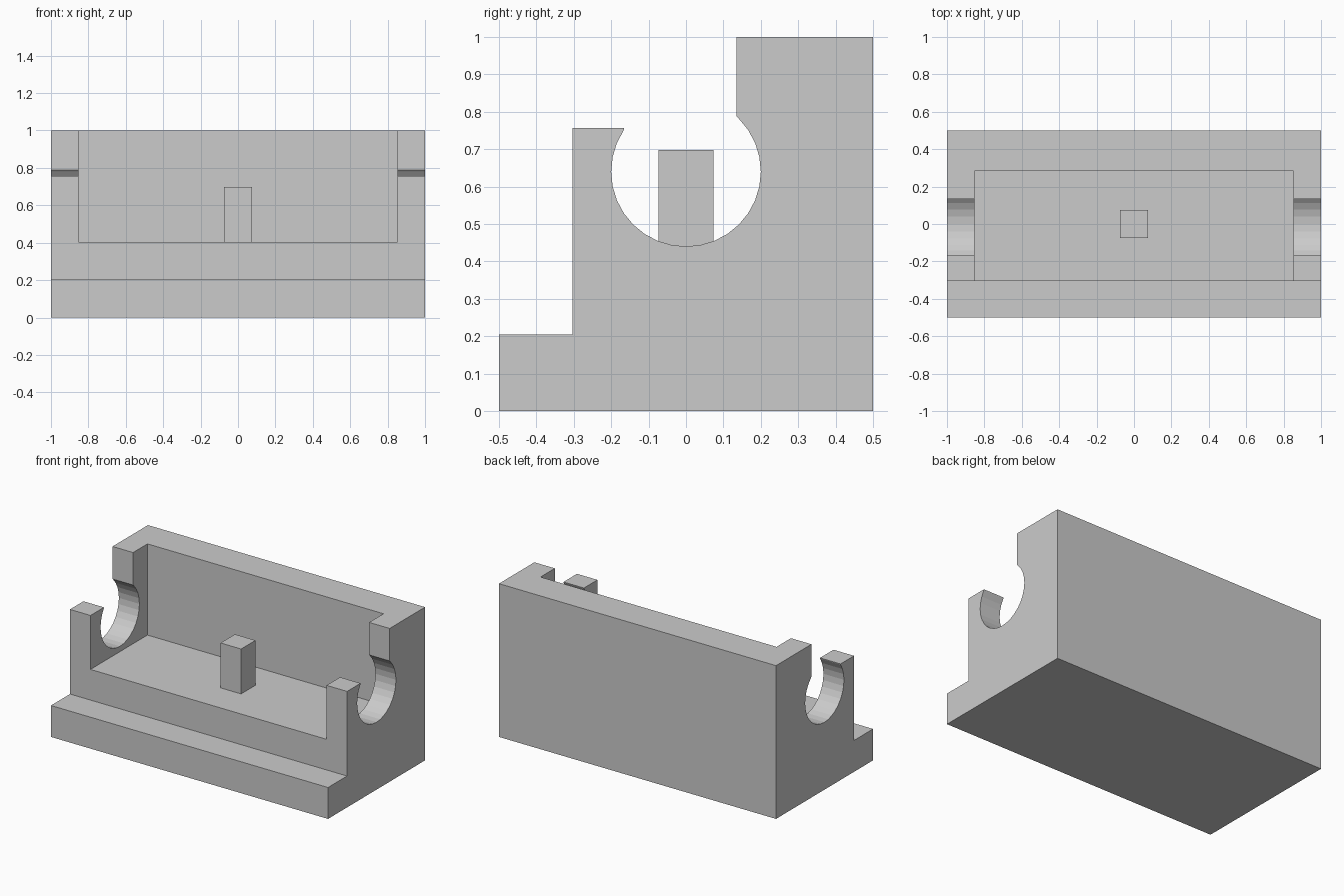
import bpy, bmesh
from math import cos, sin, radians

if "Cube" in bpy.data.objects:
    bpy.data.objects.remove(bpy.data.objects["Cube"])


def extrude_profile(name, points, half_width):
    """Extrude a closed (y, z) profile symmetrically along x."""
    bm = bmesh.new()
    face = bm.faces.new([bm.verts.new((-half_width, y, z)) for y, z in points])
    ext = bmesh.ops.extrude_face_region(bm, geom=[face])["geom"]
    verts = [g for g in ext if isinstance(g, bmesh.types.BMVert)]
    bmesh.ops.translate(bm, verts=verts, vec=(2 * half_width, 0, 0))
    bmesh.ops.recalc_face_normals(bm, faces=bm.faces)
    mesh = bpy.data.meshes.new(name)
    bm.to_mesh(mesh)
    bm.free()
    obj = bpy.data.objects.new(name, mesh)
    bpy.context.collection.objects.link(obj)
    return obj


def rectangle(y0, y1, z0, z1):
    return [(y0, z0), (y1, z0), (y1, z1), (y0, z1)]


# Round cradle opening, 32-sided, cut off where it meets the slot above
cradle_z, cradle_r = 0.64, 0.2
angles = [45 - 11.25 * i for i in range(24)]
arc = [(cradle_r * cos(radians(a)), cradle_z + cradle_r * sin(radians(a)))
       for a in angles]

# Body: stepped block with open cradles through both end walls
profile = ([(-0.5, 0), (0.5, 0), (0.5, 1), (0.135, 1), (0.135, 0.788)]
           + arc
           + [(-0.165, 0.757), (-0.304, 0.757), (-0.304, 0.205), (-0.5, 0.205)])
body = extrude_profile("holder_body", profile, 1.0)

# Pocket between the end walls, open to the front and top
pocket = extrude_profile("pocket_cutter", rectangle(-0.45, 0.283, 0.405, 1.2), 0.852)
pocket.hide_render = True
cut = body.modifiers.new("pocket", 'BOOLEAN')
cut.operation = 'DIFFERENCE'
cut.solver = 'EXACT'
cut.object = pocket
bpy.context.view_layer.objects.active = body
bpy.ops.object.modifier_apply(modifier=cut.name)
bpy.data.objects.remove(pocket)

# Square post standing on the pocket floor
extrude_profile("center_post", rectangle(-0.074, 0.074, 0.405, 0.698), 0.074)
